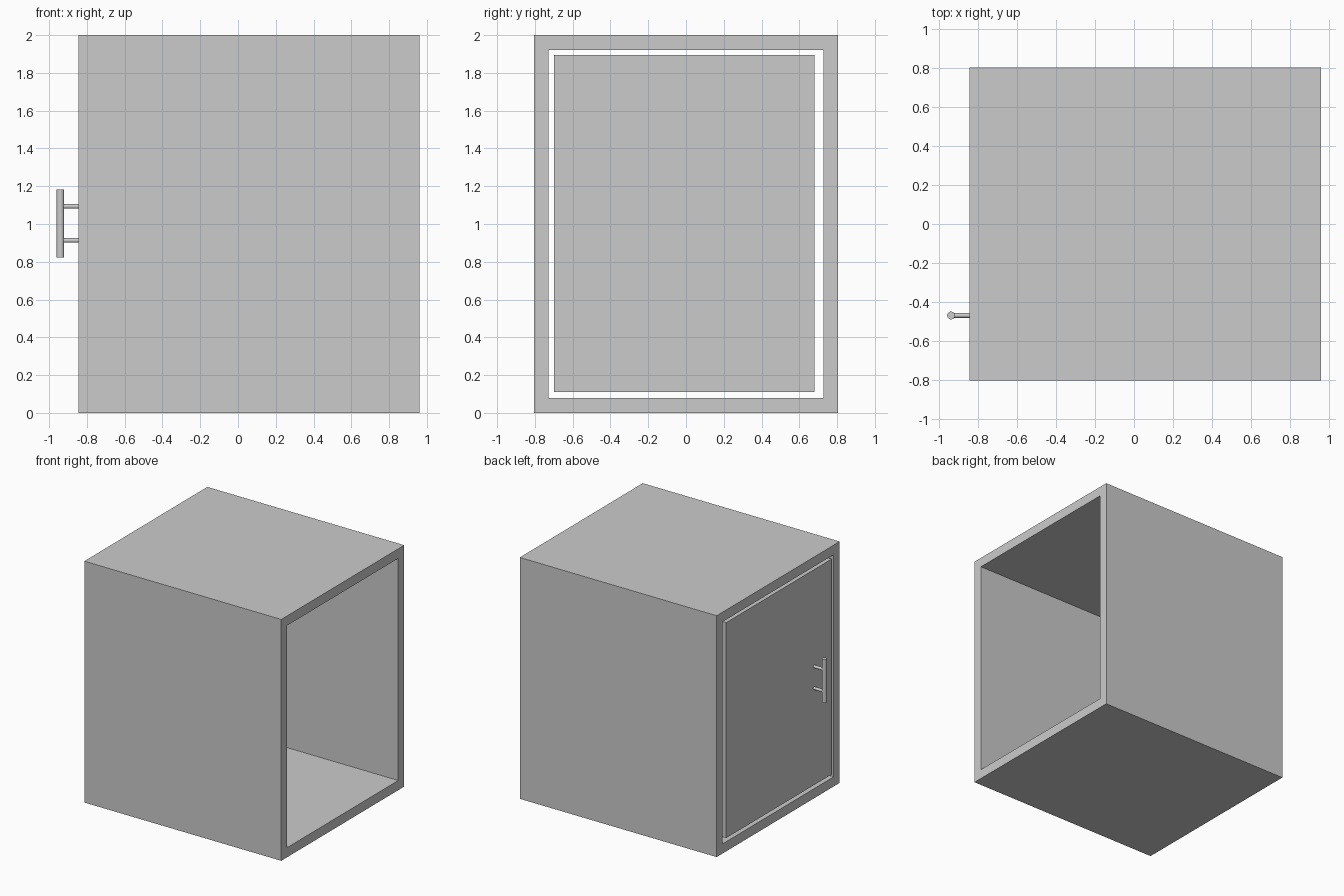
import bpy
import math

cube = bpy.data.objects.get("Cube")
if cube:
    bpy.data.objects.remove(cube, do_unlink=True)

# Single light grey finish
grey = bpy.data.materials.new("light_grey")
grey.use_nodes = True
colour = (0.6, 0.6, 0.6, 1)
grey.diffuse_color = colour
grey.node_tree.nodes["Principled BSDF"].inputs["Base Color"].default_value = colour

FRONT_X = -0.845   # plane of the door face
BACK_X = 0.96      # plane of the open end
HANDLE_X, HANDLE_Y = -0.94, -0.47


def mesh_object(name, verts, faces):
    mesh = bpy.data.meshes.new(name)
    mesh.from_pydata(verts, [], faces)
    mesh.materials.append(grey)
    obj = bpy.data.objects.new(name, mesh)
    bpy.context.collection.objects.link(obj)
    return obj


def rectangle(x, y0, y1, z0, z1):
    return [(x, y0, z0), (x, y1, z0), (x, y1, z1), (x, y0, z1)]


def box(name, x0, x1, *yz):
    verts = rectangle(x0, *yz) + rectangle(x1, *yz)
    faces = [(3, 2, 1, 0), (4, 5, 6, 7)]
    faces += [(i, (i + 1) % 4, (i + 1) % 4 + 4, i + 4) for i in range(4)]
    return mesh_object(name, verts, faces)


def tube(name, x0, x1, *outer_inner):
    """Rectangular sleeve along x, open at both ends."""
    outer, inner = outer_inner
    verts = []
    for x in (x0, x1):
        verts += rectangle(x, *outer) + rectangle(x, *inner)
    faces = []
    for i in range(4):
        j = (i + 1) % 4
        faces += [(i, j, j + 8, i + 8),            # outside
                  (j + 4, i + 4, i + 12, j + 12),  # inside
                  (j, i, i + 4, j + 4),            # rim at door end
                  (i + 8, j + 8, j + 12, i + 12)]  # rim at open end
    return mesh_object(name, verts, faces)


def rod(name, radius, length, location, rotation=(0, 0, 0)):
    bpy.ops.mesh.primitive_cylinder_add(vertices=32, radius=radius, depth=length,
                                        location=location, rotation=rotation)
    obj = bpy.context.object
    obj.name = name
    obj.data.materials.append(grey)
    bpy.ops.object.shade_smooth_by_angle(angle=math.radians(40))
    return obj


# Cabinet sleeve and the door set flush in its end
tube("cabinet_body", FRONT_X, BACK_X,
     (-0.805, 0.805, 0, 2), (-0.727, 0.727, 0.08, 1.92))
box("door", FRONT_X, FRONT_X + 0.05, -0.70, 0.68, 0.11, 1.895)

# Bar handle on two posts
rod("handle_bar", 0.02, 0.36, (HANDLE_X, HANDLE_Y, 1.003))
for name, z in (("upper_handle_post", 1.093), ("lower_handle_post", 0.913)):
    rod(name, 0.012, FRONT_X - HANDLE_X,
        ((FRONT_X + HANDLE_X) / 2, HANDLE_Y, z), (0, math.pi / 2, 0))
